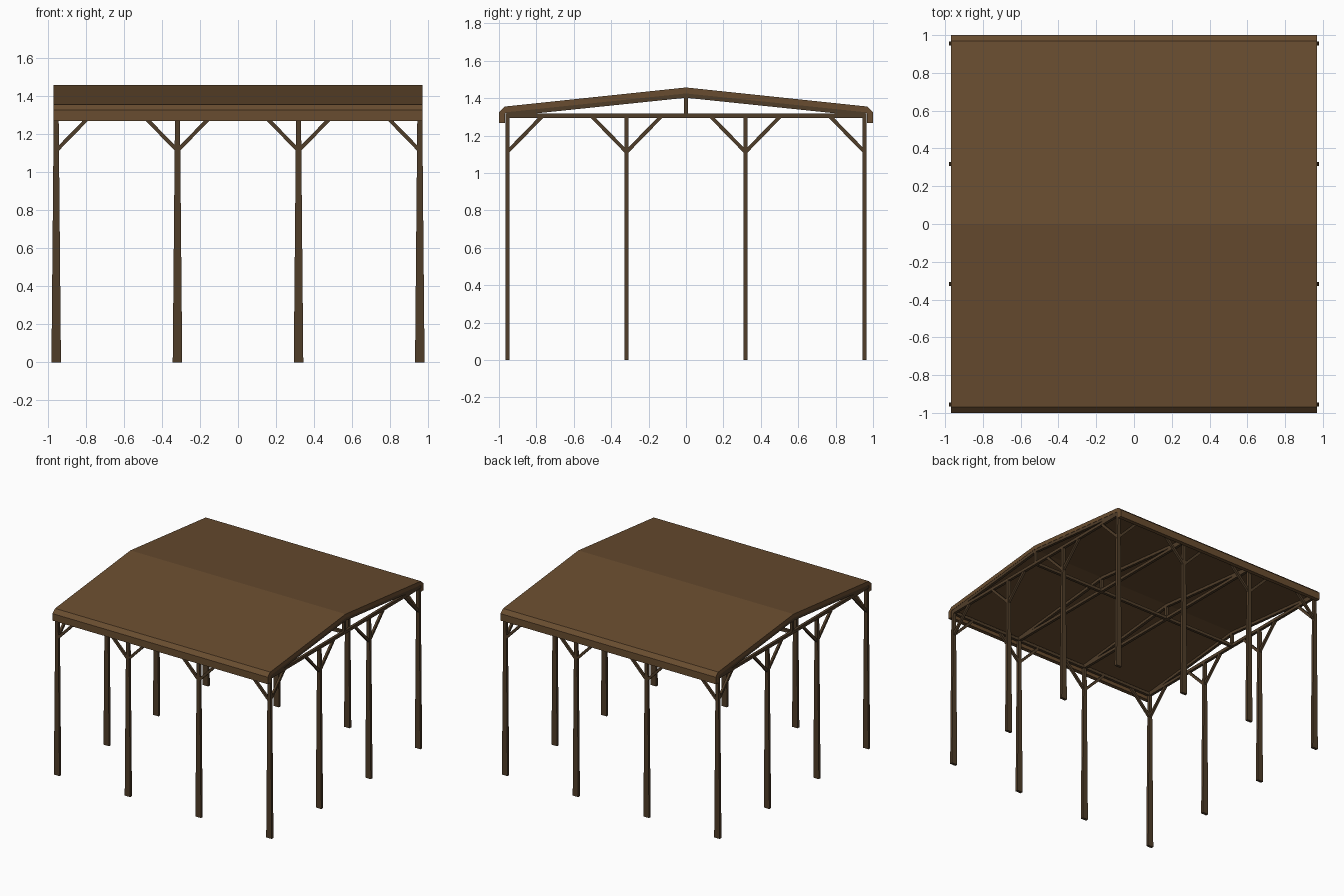
import bpy, bmesh
from mathutils import Vector

if "Cube" in bpy.data.objects:
    bpy.data.objects.remove(bpy.data.objects["Cube"])


def material(name, rgb):
    m = bpy.data.materials.new(name)
    m.diffuse_color = (*rgb, 1)
    m.use_nodes = True
    m.node_tree.nodes["Principled BSDF"].inputs["Base Color"].default_value = m.diffuse_color
    return m


ROOF = material("roof_brown", (0.14, 0.073, 0.029))
WOOD = material("dark_wood", (0.08, 0.047, 0.022))


def finish(name, bm, mat):
    bmesh.ops.recalc_face_normals(bm, faces=bm.faces)
    me = bpy.data.meshes.new(name)
    bm.to_mesh(me)
    bm.free()
    me.materials.append(mat)
    ob = bpy.data.objects.new(name, me)
    bpy.context.collection.objects.link(ob)
    return ob


def beam(name, a, b, side, width, height):
    """Square timber from a to b; width runs along 'side'."""
    a, b, side = Vector(a), Vector(b), Vector(side)
    up = (b - a).cross(side).normalized()
    bm = bmesh.new()
    rings = [[bm.verts.new(p + side * (sx * width / 2) + up * (sz * height / 2))
              for sx, sz in ((-1, -1), (1, -1), (1, 1), (-1, 1))] for p in (a, b)]
    for i in range(4):
        j = (i + 1) % 4
        bm.faces.new((rings[0][i], rings[0][j], rings[1][j], rings[1][i]))
    bm.faces.new(rings[0])
    bm.faces.new(rings[1])
    return finish(name, bm, WOOD)


def post(x, y):
    """Post tapering in x towards the top."""
    bm = bmesh.new()
    bmesh.ops.create_cube(bm, size=1)
    for v in bm.verts:
        top = v.co.z > 0
        v.co = (x + v.co.x * (0.026 if top else 0.05), y + v.co.y * 0.022,
                1.30 if top else 0)
    finish("post", bm, WOOD)


X = Y = (-0.955, -0.318, 0.318, 0.955)
TIE = 1.307
AX, AY = (1, 0, 0), (0, 1, 0)

# Roof shell: bent profile with folded eaves, extruded along x
half = [(0, 1.457), (0.968, 1.355), (1.0, 1.325), (1.0, 1.268),
        (0.968, 1.268), (0.968, 1.318), (0.955, 1.325), (0, 1.425)]
profile = half + [(-y, z) for y, z in half[-2:0:-1]]
bm = bmesh.new()
ends = [[bm.verts.new((x, y, z)) for y, z in profile] for x in (-0.968, 0.968)]
n = len(profile)
for i in range(n):
    j = (i + 1) % n
    bm.faces.new((ends[0][i], ends[0][j], ends[1][j], ends[1][i]))
for e in ends:
    bm.faces.new(e)
finish("roof", bm, ROOF)

# Posts around the perimeter
for x in X:
    for y in Y:
        if abs(x) > 0.9 or abs(y) > 0.9:
            post(x, y)

# Roof trusses: tie beam, two rafters and a king post
for x in X:
    beam("tie_beam", (x, -0.965, TIE), (x, 0.965, TIE), AX, 0.022, 0.024)
    beam("king_post", (x, 0, TIE), (x, 0, 1.42), AX, 0.022, 0.022)
    for s in (-1, 1):
        beam("rafter", (x, s * 0.96, 1.314), (x, 0, 1.414), AX, 0.022, 0.024)

# Beams along x: one under each eave and one in the middle
for y in (-0.955, 0, 0.955):
    beam("long_beam", (-0.965, y, TIE), (0.965, y, TIE), AY, 0.022, 0.024)

# Diagonal braces from posts to the perimeter beams
R, LOW = 0.19, 1.112
for p in X:
    for d in (-1, 1):
        if abs(p + d * R) > 0.96:
            continue
        for s in (-0.955, 0.955):
            beam("front_back_brace", (p, s, LOW), (p + d * R, s, TIE), AY, 0.018, 0.02)
            beam("side_brace", (s, p, LOW), (s, p + d * R, TIE), AX, 0.018, 0.02)
